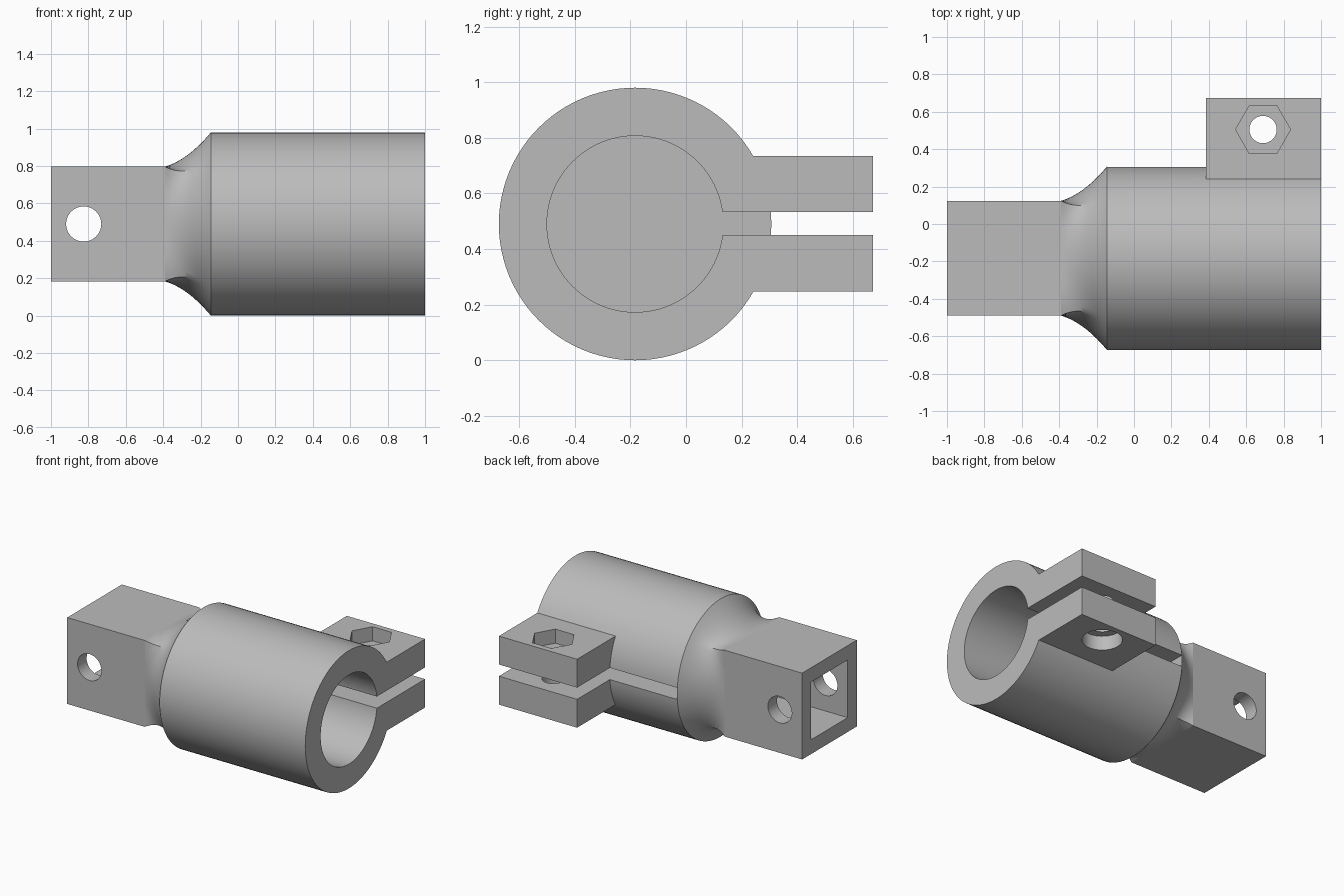
import bpy, bmesh, math
from mathutils import Matrix, Vector

cube = bpy.data.objects.get("Cube")
if cube:
    bpy.data.objects.remove(cube, do_unlink=True)

CY, CZ = -0.183, 0.49              # tube axis
R, BORE, HALF = 0.49, 0.317, 0.307  # tube radius, bore radius, half width of square bar
X_BAR, X_TUBE = -0.39, -0.145      # ends of the blend between bar and tube
SIDES = 96

metal = bpy.data.materials.new("grey_metal")
metal.use_nodes = True
grey = (0.5, 0.5, 0.5, 1)
metal.diffuse_color = grey
metal.node_tree.nodes["Principled BSDF"].inputs["Base Color"].default_value = grey


def make_object(name, bm):
    bmesh.ops.recalc_face_normals(bm, faces=bm.faces)
    mesh = bpy.data.meshes.new(name)
    bm.to_mesh(mesh)
    bm.free()
    mesh.materials.append(metal)
    obj = bpy.data.objects.new(name, mesh)
    bpy.context.collection.objects.link(obj)
    return obj


def box(name, lo, hi):
    bm = bmesh.new()
    bmesh.ops.create_cube(bm, size=1)
    lo, hi = Vector(lo), Vector(hi)
    size = hi - lo
    bmesh.ops.transform(bm, verts=bm.verts,
                        matrix=Matrix.Translation((lo + hi) / 2) @ Matrix.Diagonal((*size, 1)))
    return make_object(name, bm)


def rod(name, start, end, radius, sides=48):
    bm = bmesh.new()
    start, end = Vector(start), Vector(end)
    axis = end - start
    turn = axis.to_track_quat('Z', 'Y').to_matrix().to_4x4()
    bmesh.ops.create_cone(bm, cap_ends=True, segments=sides, radius1=radius, radius2=radius,
                          depth=axis.length, matrix=Matrix.Translation((start + end) / 2) @ turn)
    return make_object(name, bm)


def combine(target, tool, operation):
    mod = target.modifiers.new(tool.name, 'BOOLEAN')
    mod.operation, mod.solver, mod.object = operation, 'EXACT', tool
    bpy.ops.object.select_all(action='DESELECT')
    bpy.context.view_layer.objects.active = target
    target.select_set(True)
    bpy.ops.object.modifier_apply(modifier=mod.name)
    bpy.data.objects.remove(tool, do_unlink=True)


def body_radius(x, a):
    """Square section up to X_BAR, then a concave sweep out to the round tube."""
    square = HALF / max(abs(math.cos(a)), abs(math.sin(a)))
    if x <= X_BAR:
        return square
    if x >= X_TUBE:
        return R
    length = X_TUBE - X_BAR
    t = (x - X_BAR) / length
    end_slope = 1.2
    start_slope = 2 * (R - square) / length - end_slope
    return square + length * (start_slope * t + (end_slope - start_slope) * t * t / 2)


# Body: square bar, blend and round tube as one skin
steps = 14
stations = [-1] + [X_BAR + (X_TUBE - X_BAR) * i / steps for i in range(steps + 1)] + [1]
bm = bmesh.new()
rings = []
for x in stations:
    ring = []
    for i in range(SIDES):
        a = math.tau * i / SIDES
        r = body_radius(x, a)
        ring.append(bm.verts.new((x, CY + r * math.cos(a), CZ + r * math.sin(a))))
    rings.append(ring)
for r0, r1 in zip(rings, rings[1:]):
    for i in range(SIDES):
        j = (i + 1) % SIDES
        bm.faces.new((r0[i], r0[j], r1[j], r1[i]))
bm.faces.new(rings[0])
bm.faces.new(rings[-1])
body = make_object("clamp_body", bm)

# Clamp lugs, joined to the tube, then bore and slot
combine(body, box("lugs", (0.385, 0, 0.248), (1, 0.673, 0.735)), 'UNION')
combine(body, rod("bore", (X_TUBE, CY, CZ), (1.2, CY, CZ), BORE, SIDES), 'DIFFERENCE')
combine(body, box("slot", (X_TUBE, CY, 0.45), (1.2, 0.9, 0.533)), 'DIFFERENCE')

# Bolt hole with hexagonal nut pocket above and round head recess below
BX, BY = 0.69, 0.505
combine(body, rod("bolt_hole", (BX, BY, 0.1), (BX, BY, 0.9), 0.073), 'DIFFERENCE')
combine(body, rod("head_recess", (BX, BY, 0.1), (BX, BY, 0.35), 0.13), 'DIFFERENCE')
bm = bmesh.new()
hexagon = [bm.verts.new((BX + 0.147 * math.cos(k * math.pi / 3),
                         BY + 0.147 * math.sin(k * math.pi / 3), 0.635)) for k in range(6)]
base = bm.faces.new(hexagon)
top = bmesh.ops.extrude_face_region(bm, geom=[base])["geom"]
bmesh.ops.translate(bm, vec=(0, 0, 0.3), verts=[v for v in top if isinstance(v, bmesh.types.BMVert)])
combine(body, make_object("nut_pocket", bm), 'DIFFERENCE')

# Hollow of the square bar and its cross pin hole
INNER = 0.205
combine(body, box("bar_hollow", (-1.2, CY - INNER, CZ - INNER), (X_BAR, CY + INNER, CZ + INNER)), 'DIFFERENCE')
combine(body, rod("pin_hole", (-0.825, -0.9, CZ), (-0.825, 0.6, CZ), 0.094), 'DIFFERENCE')

# Smooth shading with crisp edges; bar sides stay flat
bpy.ops.object.select_all(action='DESELECT')
body.select_set(True)
bpy.context.view_layer.objects.active = body
bpy.ops.object.shade_smooth_by_angle(angle=math.radians(30))
for face in body.data.polygons:
    if max(abs(c) for c in face.normal) > 0.99999:
        face.use_smooth = False
